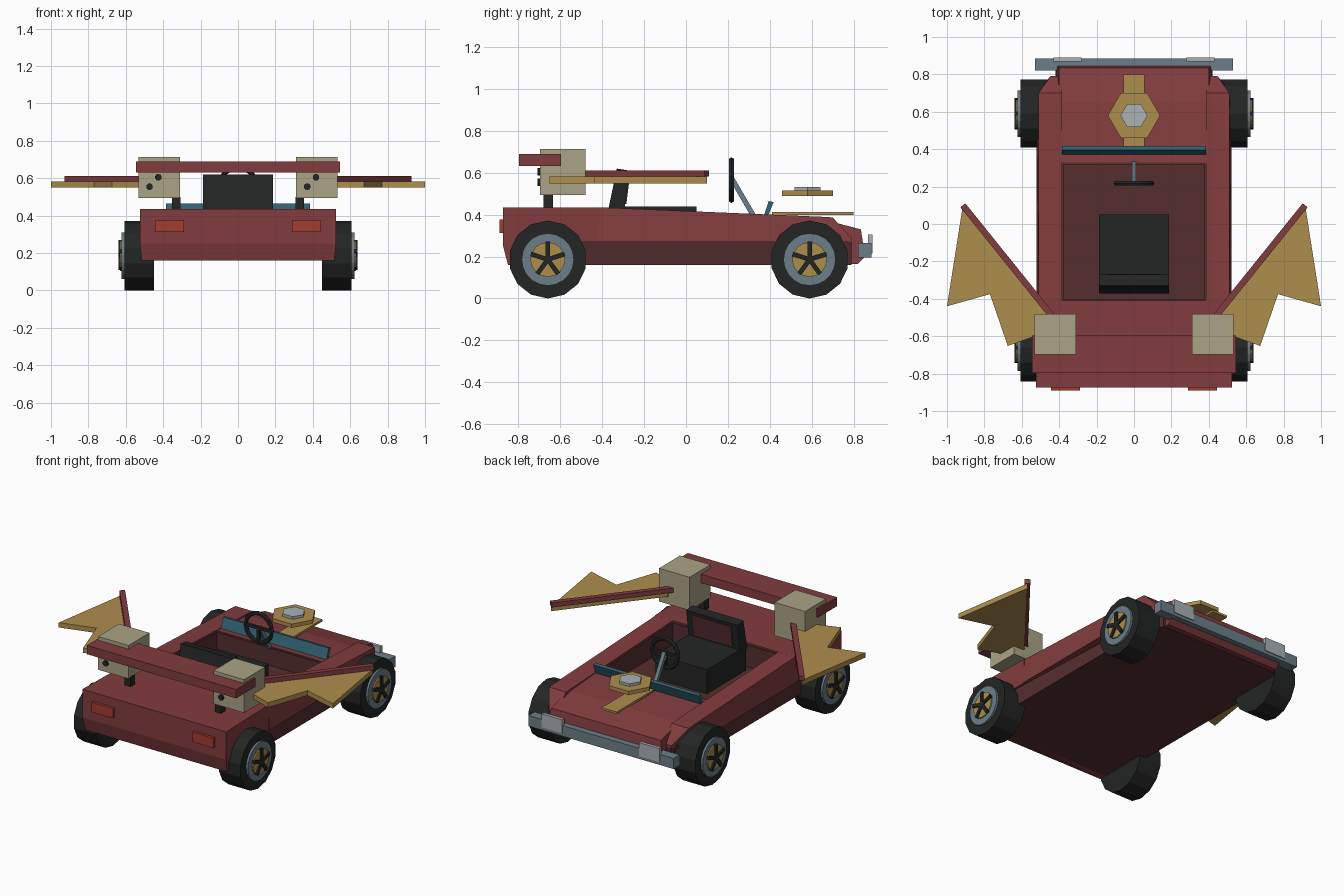
import bpy, bmesh, math
from mathutils import Matrix, Vector

if "Cube" in bpy.data.objects:
    bpy.data.objects.remove(bpy.data.objects["Cube"])


def mat(name, r, g, b):
    m = bpy.data.materials.new(name)
    m.diffuse_color = (r, g, b, 1)
    m.use_nodes = True
    m.node_tree.nodes["Principled BSDF"].inputs["Base Color"].default_value = m.diffuse_color
    return m


RED = mat("body red", 0.225, 0.046, 0.050)
DARK = mat("dark red", 0.092, 0.027, 0.028)
BLACK = mat("black", 0.017, 0.018, 0.018)
STEEL = mat("blue grey", 0.15, 0.21, 0.25)
GOLD = mat("gold", 0.42, 0.27, 0.073)
TAN = mat("tan", 0.40, 0.37, 0.235)
TEAL = mat("teal", 0.03, 0.125, 0.17)
LAMP = mat("tail light red", 0.36, 0.045, 0.03)
SILVER = mat("silver", 0.40, 0.44, 0.46)


def finish(name, bm, m):
    bmesh.ops.recalc_face_normals(bm, faces=bm.faces)
    me = bpy.data.meshes.new(name)
    bm.to_mesh(me)
    bm.free()
    me.materials.append(m)
    ob = bpy.data.objects.new(name, me)
    bpy.context.collection.objects.link(ob)
    return ob


def prism(name, pts, a, b, m, axis="x", rule=None):
    """Extrude a 2D profile along x (points are y,z) or z (points are x,y)."""
    bm = bmesh.new()
    co = (lambda p, t: (t, p[0], p[1])) if axis == "x" else (lambda p, t: (p[0], p[1], t))
    lo = [bm.verts.new(co(p, a)) for p in pts]
    hi = [bm.verts.new(co(p, b)) for p in pts]
    bm.faces.new(lo)
    bm.faces.new(hi)
    for i in range(len(pts)):
        j = (i + 1) % len(pts)
        bm.faces.new((lo[i], lo[j], hi[j], hi[i]))
    if rule:
        for v in bm.verts:
            rule(v.co)
    return finish(name, bm, m)


def box(name, x0, x1, y0, y1, z0, z1, m):
    return prism(name, [(y0, z0), (y1, z0), (y1, z1), (y0, z1)], x0, x1, m)


def ngon(r, n, cx, cy, start=90):
    return [(cx + r * math.cos(math.radians(start + 360 * i / n)),
             cy + r * math.sin(math.radians(start + 360 * i / n))) for i in range(n)]


def bar(name, p, q, w, m, h=None):
    """Straight square bar from p to q."""
    p, q = Vector(p), Vector(q)
    bm = bmesh.new()
    bmesh.ops.create_cube(bm, size=1)
    d = q - p
    rot = d.to_track_quat("Y", "Z").to_matrix().to_4x4()
    bm.transform(Matrix.Translation((p + q) / 2) @ rot @ Matrix.Diagonal((w, d.length, h or w, 1)))
    return finish(name, bm, m)


# lower tub, narrowed at the nose and tucked in below
def tub_rule(c):
    if abs(c.y) > 0.75 and c.y > 0:
        c.x *= 0.86
    if c.z < 0.2:
        c.x *= 0.97


prism("lower_tub", [(-0.85, 0.16), (0.68, 0.16), (0.79, 0.16), (0.79, 0.28), (0.68, 0.28), (-0.85, 0.28)],
      -0.515, 0.515, DARK, rule=tub_rule)

# rear deck and tail panel
prism("rear_deck", [(-0.873, 0.435), (-0.873, 0.25), (-0.85, 0.16), (-0.80, 0.16), (-0.80, 0.27),
                    (-0.41, 0.27), (-0.41, 0.435)], -0.525, 0.525, RED,
      rule=lambda c: setattr(c, "x", c.x * 0.98) if c.z < 0.2 or c.y > -0.5 else None)

# hood and scuttle
prism("hood", [(0.33, 0.40), (0.65, 0.378), (0.835, 0.33), (0.855, 0.2), (0.82, 0.165), (0.33, 0.165)],
      -0.40, 0.40, RED, rule=lambda c: setattr(c, "x", c.x * 1.05) if c.z < 0.25 and c.y > 0.8 else None)


# side rails running into the front fenders
def rail_rule(c):
    outer = abs(c.x) > 0.45
    if outer and c.y > 0.75:
        c.x *= 0.86
    elif outer and c.z > 0.3:
        c.x *= 0.98


for s, side in ((-1, "left"), (1, "right")):
    prism(side + "_side_rail", [(-0.415, 0.27), (0.70, 0.27), (0.79, 0.27), (0.79, 0.29), (0.70, 0.387),
                                (0.65, 0.39), (-0.415, 0.435)], s * 0.385, s * 0.52, RED, rule=rail_rule)
    prism(side + "_cockpit_wall", [(-0.41, 0.27), (0.33, 0.27), (0.33, 0.395), (-0.41, 0.425)],
          s * 0.376, s * 0.386, DARK)
box("cockpit_rear_wall", -0.385, 0.385, -0.412, -0.402, 0.27, 0.425, DARK)
box("cockpit_front_wall", -0.385, 0.385, 0.318, 0.331, 0.27, 0.395, DARK)

# windscreen
prism("windscreen", [(0.37, 0.39), (0.39, 0.39), (0.418, 0.46), (0.395, 0.465)], -0.385, 0.385, TEAL)

# seat
box("seat_cushion", -0.187, 0.187, -0.36, 0.05, 0.275, 0.44, BLACK)
prism("seat_back", [(-0.372, 0.42), (-0.295, 0.42), (-0.27, 0.61), (-0.33, 0.62)], -0.187, 0.187, BLACK)
prism("seat_back_panel", [(-0.292, 0.45), (-0.285, 0.45), (-0.267, 0.59), (-0.274, 0.59)], -0.14, 0.14, DARK)

# steering wheel, spokes and column
bpy.ops.mesh.primitive_torus_add(major_radius=0.095, minor_radius=0.014, major_segments=16, minor_segments=6,
                                 location=(0, 0.217, 0.565), rotation=(math.pi / 2, 0, 0))
wheel = bpy.context.object
wheel.name = "steering_wheel"
wheel.data.materials.append(BLACK)
for a in (180, 0, 270):
    a = math.radians(a)
    bar("steering_spoke", (0, 0.217, 0.565), (0.09 * math.cos(a), 0.217, 0.565 + 0.09 * math.sin(a)), 0.018, BLACK)
bar("steering_column", (0, 0.22, 0.57), (0, 0.325, 0.39), 0.024, STEEL)

# hood ornament
box("hood_stripe", -0.055, 0.055, 0.41, 0.80, 0.398, 0.412, GOLD)
prism("hood_hexagon", ngon(0.14, 6, 0, 0.58, 0), 0.49, 0.515, GOLD, "z")
prism("hood_hexagon_cap", ngon(0.072, 6, 0, 0.58, 0), 0.51, 0.532, SILVER, "z")

# front bumper
box("front_bumper", -0.53, 0.53, 0.822, 0.885, 0.195, 0.265, STEEL)

# rear spoiler
box("spoiler", -0.545, 0.545, -0.797, -0.597, 0.632, 0.69, RED)

for s, side in ((-1, "left"), (1, "right")):
    # lamps
    box(side + "_headlight", s * 0.28, s * 0.43, 0.868, 0.89, 0.215, 0.305, SILVER)
    box(side + "_tail_light", s * 0.29, s * 0.445, -0.89, -0.87, 0.312, 0.377, LAMP)

    # thruster boxes on posts, with round ports at the back
    box(side + "_pod", s * 0.31, s * 0.533, -0.698, -0.48, 0.495, 0.714, TAN)
    box(side + "_pod_post", s * 0.308, s * 0.352, -0.68, -0.635, 0.42, 0.50, BLACK)
    x0 = 0.31 if s > 0 else -0.533
    for dx, z in ((0.107, 0.605), (0.06, 0.555)):
        bm = bmesh.new()
        bmesh.ops.create_cone(bm, cap_ends=True, segments=10, radius1=0.018, radius2=0.018, depth=0.02)
        bm.transform(Matrix.Translation((x0 + dx, -0.7, z)) @ Matrix.Rotation(math.pi / 2, 4, "X"))
        finish(side + "_pod_port", bm, BLACK)

    # swept wing: bar and jagged blade
    bar(side + "_wing_bar", (s * 0.44, -0.49, 0.597), (s * 0.915, 0.1, 0.597), 0.034, RED, 0.03)
    blade = [(0.915, 0.10), (1.0, -0.44), (0.77, -0.375), (0.675, -0.652), (0.50, -0.59), (0.46, -0.47)]
    prism(side + "_wing_blade", [(s * x, y) for x, y in blade], 0.55, 0.582, GOLD, "z")

    # wheels
    for y, end in ((-0.66, "rear"), (0.59, "front")):
        n = side + "_" + end
        prism(n + "_tyre", ngon(0.186, 14, y, 0.186), s * 0.45, s * 0.608, BLACK)
        prism(n + "_rim", ngon(0.125, 20, y, 0.186), s * 0.60, s * 0.622, STEEL)
        prism(n + "_hub", ngon(0.083, 16, y, 0.186), s * 0.61, s * 0.63, GOLD)
        for py, pz in ngon(0.085, 5, y, 0.186):
            bar(n + "_spoke", (s * 0.629, y, 0.186), (s * 0.629, py, pz), 0.022, BLACK)
